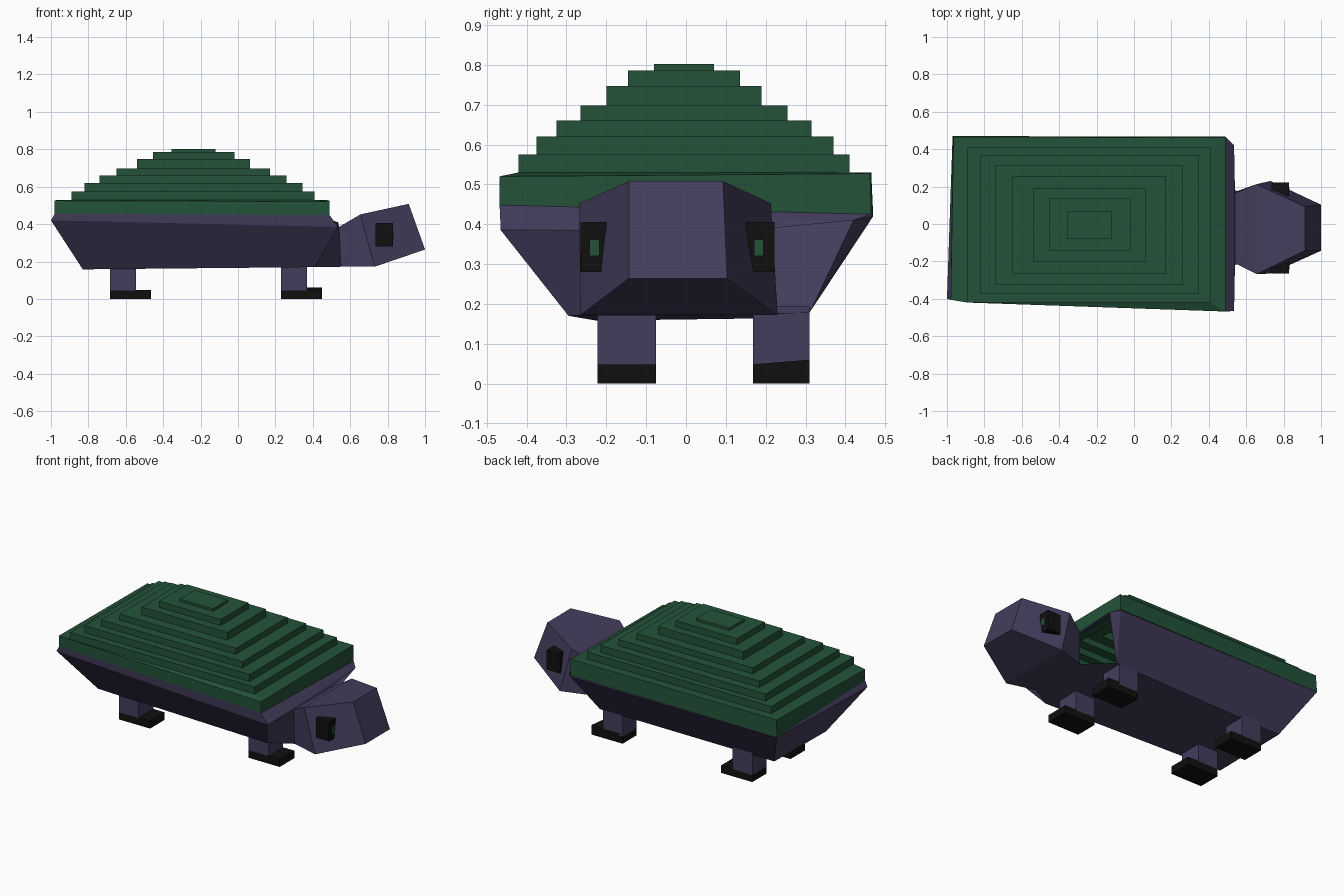
import bpy

old = bpy.data.objects.get("Cube")
if old:
    bpy.data.objects.remove(old, do_unlink=True)


def material(name, rgb):
    m = bpy.data.materials.new(name)
    m.use_nodes = True
    m.diffuse_color = (*rgb, 1)
    m.node_tree.nodes["Principled BSDF"].inputs["Base Color"].default_value = (*rgb, 1)
    return m


purple = material("skin purple", (0.058, 0.046, 0.108))
green = material("shell green", (0.017, 0.086, 0.041))
black = material("foot black", (0.005, 0.005, 0.005))


def build(name, verts, faces, mat):
    mesh = bpy.data.meshes.new(name)
    mesh.from_pydata(verts, [], faces)
    mesh.materials.append(mat)
    mesh.update()
    obj = bpy.data.objects.new(name, mesh)
    bpy.context.scene.collection.objects.link(obj)
    return obj


def loft(name, rings, mat, start=True, end=True):
    """Bridge four-sided rings, counter-clockwise seen from the end."""
    faces = []
    for r in range(0, 4 * (len(rings) - 1), 4):
        for i in range(4):
            j = (i + 1) % 4
            faces.append((r + i, r + j, r + j + 4, r + i + 4))
    if start:
        faces.append((3, 2, 1, 0))
    if end:
        last = 4 * len(rings) - 4
        faces.append(tuple(range(last, last + 4)))
    return build(name, [p for ring in rings for p in ring], faces, mat)


def rect(x0, x1, y0, y1, z):
    return [(x0, y0, z), (x1, y0, z), (x1, y1, z), (x0, y1, z)]


def box(name, x, y, z, mat):
    return loft(name, [rect(*x, *y, z[0]), rect(*x, *y, z[1])], mat)


# Stepped hollow shell: skewed base band, then shrinking terraces
shell = [
    [(-0.98, -0.405, 0.455), (0.49, -0.468, 0.448), (0.49, 0.465, 0.425), (-0.97, 0.47, 0.42)],
    [(-0.98, -0.405, 0.525), (0.49, -0.468, 0.52), (0.49, 0.462, 0.527), (-0.965, 0.465, 0.53)],
]
floor = 0.53
for x0, x1, y0, y1, top in [
    (-0.89, 0.41, -0.42, 0.41, 0.575),
    (-0.82, 0.345, -0.375, 0.37, 0.62),
    (-0.74, 0.26, -0.325, 0.315, 0.66),
    (-0.65, 0.17, -0.265, 0.255, 0.698),
    (-0.54, 0.065, -0.2, 0.19, 0.747),
    (-0.455, -0.02, -0.145, 0.135, 0.786),
    (-0.355, -0.12, -0.08, 0.07, 0.802),
]:
    # terraces follow the slight skew of the base at the low corner
    shell += [rect(x0, x1, y0, y1, floor), rect(x0, x1, y0, y1, top)]
    floor = top
loft("shell", shell, green, start=False)

# Head rings: low right, low left, high left, high right
neck = [(0.55, -0.215, 0.172), (0.55, 0.175, 0.172), (0.54, 0.165, 0.385), (0.54, -0.21, 0.385)]
cheeks = [(0.73, -0.265, 0.172), (0.73, 0.23, 0.172), (0.655, 0.213, 0.452), (0.655, -0.268, 0.452)]
snout = [(1.0, -0.143, 0.264), (1.0, 0.103, 0.264), (0.913, 0.093, 0.508), (0.913, -0.143, 0.508)]
loft("head", [neck, cheeks, snout], purple, start=False)

# Body: sloping tub with an open top, joined to the neck
belly = [(-0.83, -0.225, 0.158), (0.41, -0.295, 0.17), (0.39, 0.31, 0.178), (-0.83, 0.295, 0.165)]
rim = [(-1.0, -0.4, 0.42), (0.535, -0.465, 0.385), (0.535, 0.42, 0.41),
       (0.49, 0.467, 0.42), (-0.97, 0.47, 0.42)]
body_faces = [
    (3, 2, 1, 0),                               # belly
    (0, 1, 5, 4), (2, 3, 8, 7), (3, 0, 4, 8),   # right, left and rear walls
    (2, 7, 6),                                  # left front corner
    (4, 5, 14, 13), (5, 6, 15, 14), (6, 7, 15),  # bands up to the shell
    (8, 4, 13, 16),
    (1, 2, 10, 9),                              # throat
    (1, 9, 12, 5),                              # right shoulder
    (5, 12, 11, 6),                             # underside of the front rim
]
build("body", belly + rim + neck + shell[0], body_faces, purple)

# Legs and flat feet pointing forward
for side, y in (("right", (-0.222, -0.075)), ("left", (0.168, 0.31))):
    for end, x in (("front", 0.23), ("rear", -0.685)):
        box(f"{end}_{side}_leg", (x, x + 0.14), y, (0.045, 0.195), purple)
        slope = 0.012 if (end, side) == ("front", "left") else 0
        sole = rect(x, x + 0.22, *y, 0)
        upper = [(px, py, 0.048 + (slope if py == y[1] else 0)) for px, py, _ in sole]
        loft(f"{end}_{side}_foot", [sole, upper], black)

# Block eyes with a small pupil plate on the forward face
for side, y, pupil in (("right", (-0.265, -0.2), (-0.242, -0.217)),
                       ("left", (0.15, 0.222), (0.171, 0.195))):
    box(f"{side}_eye", (0.735, 0.828), y, (0.28, 0.405), black)
    box(f"{side}_pupil", (0.826, 0.832), pupil, (0.32, 0.362), green)
